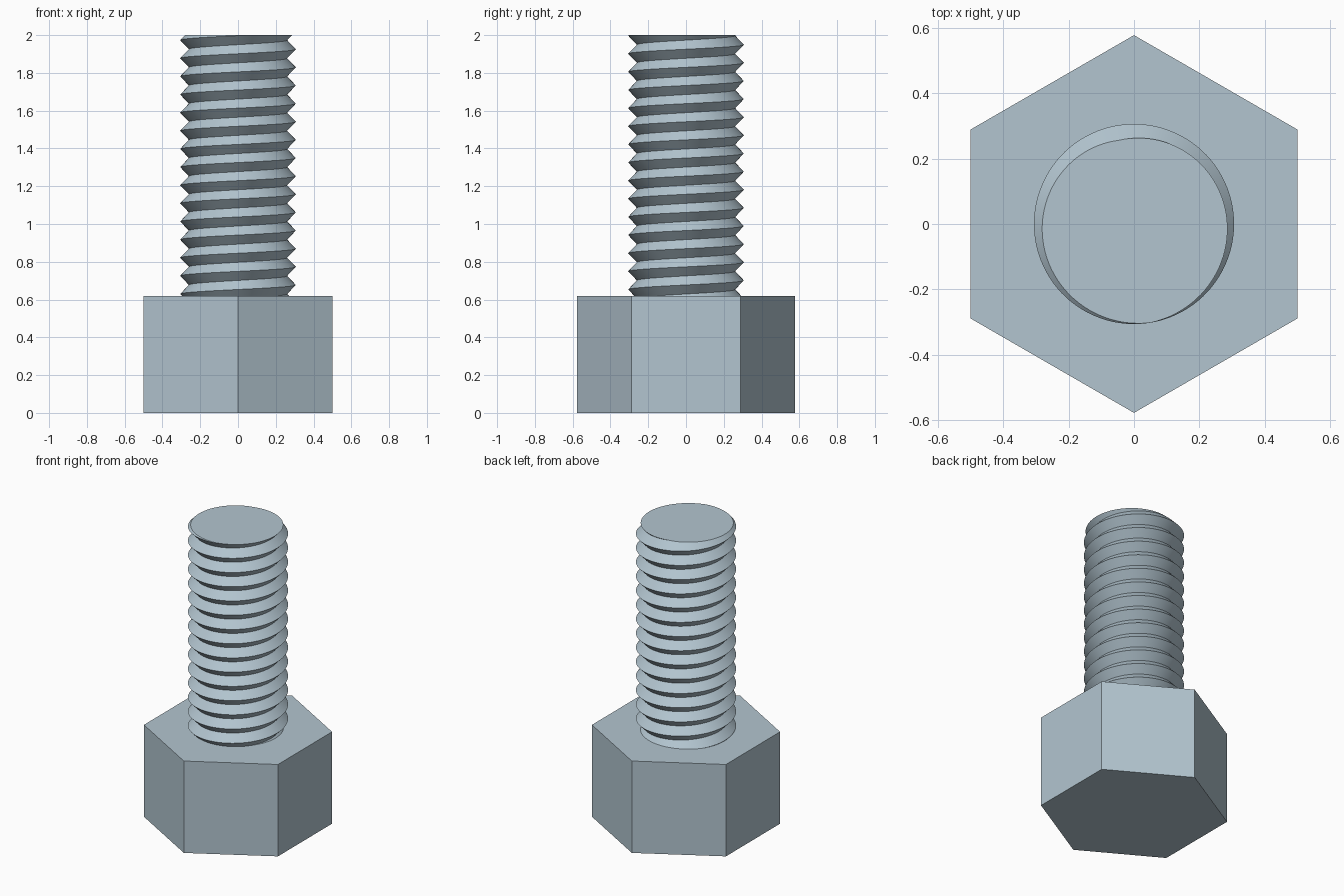
import bpy, bmesh, math

cube = bpy.data.objects.get("Cube")
if cube:
    bpy.data.objects.remove(cube, do_unlink=True)

HEAD_TOP, TOP = 0.62, 2.0
CREST, ROOT, PITCH = 0.306, 0.26, 0.096
STEPS = 96                      # segments per thread turn
CREST_ANGLE = math.radians(-80)  # where the crest meets the shank end

steel = bpy.data.materials.new("blue_grey_steel")
colour = (0.45, 0.56, 0.63, 1.0)
steel.diffuse_color = colour
steel.use_nodes = True
steel.node_tree.nodes["Principled BSDF"].inputs["Base Color"].default_value = colour


def make_object(name, bm):
    bmesh.ops.recalc_face_normals(bm, faces=bm.faces[:])
    mesh = bpy.data.meshes.new(name)
    bm.to_mesh(mesh)
    bm.free()
    mesh.materials.append(steel)
    obj = bpy.data.objects.new(name, mesh)
    bpy.context.collection.objects.link(obj)
    return obj


# Hexagonal head: flats on the sides, corners to front and back
bm = bmesh.new()
r = 0.5 / math.cos(math.pi / 6)
ring = [bm.verts.new((r * math.cos(a), r * math.sin(a), 0))
        for a in (math.pi / 6 + i * math.pi / 3 for i in range(6))]
base = bm.faces.new(ring)
ext = bmesh.ops.extrude_face_region(bm, geom=[base], use_keep_orig=True)
for v in ext["geom"]:
    if isinstance(v, bmesh.types.BMVert):
        v.co.z = HEAD_TOP
make_object("hex_head", bm)

# Threaded shank: crest and root helices joined by two sloping flanks
bm = bmesh.new()
turns_down, turns_up = 17, 2
root, crest = [], []
for i in range(-turns_down * STEPS, turns_up * STEPS + 1):
    t = 2 * math.pi * i / STEPS
    a = t + CREST_ANGLE
    z = TOP + PITCH * i / STEPS
    crest.append(bm.verts.new((CREST * math.cos(a), CREST * math.sin(a), z)))
    root.append(bm.verts.new((ROOT * math.cos(a), ROOT * math.sin(a), z - PITCH / 2)))
for i in range(len(root) - 1):
    bm.faces.new((root[i], root[i + 1], crest[i + 1], crest[i]))
    j = i + STEPS
    if j + 1 < len(root):
        bm.faces.new((crest[i], crest[i + 1], root[j + 1], root[j]))

# Trim both ends flat and cap them
for z, direction in ((TOP, 1), (HEAD_TOP - 0.005, -1)):
    cut = bmesh.ops.bisect_plane(
        bm, geom=bm.verts[:] + bm.edges[:] + bm.faces[:], dist=1e-6,
        plane_co=(0, 0, z), plane_no=(0, 0, direction), clear_outer=True)
    rim = [e for e in bm.edges
           if e.is_boundary and all(abs(v.co.z - z) < 1e-4 for v in e.verts)]
    rim_verts = sorted({v for e in rim for v in e.verts},
                       key=lambda v: math.atan2(v.co.y, v.co.x))
    bm.faces.new(rim_verts)
bmesh.ops.remove_doubles(bm, verts=bm.verts[:], dist=1e-5)
shank = make_object("threaded_shank", bm)

bpy.ops.object.select_all(action='DESELECT')
shank.select_set(True)
bpy.context.view_layer.objects.active = shank
bpy.ops.object.shade_smooth_by_angle(angle=math.radians(30))
